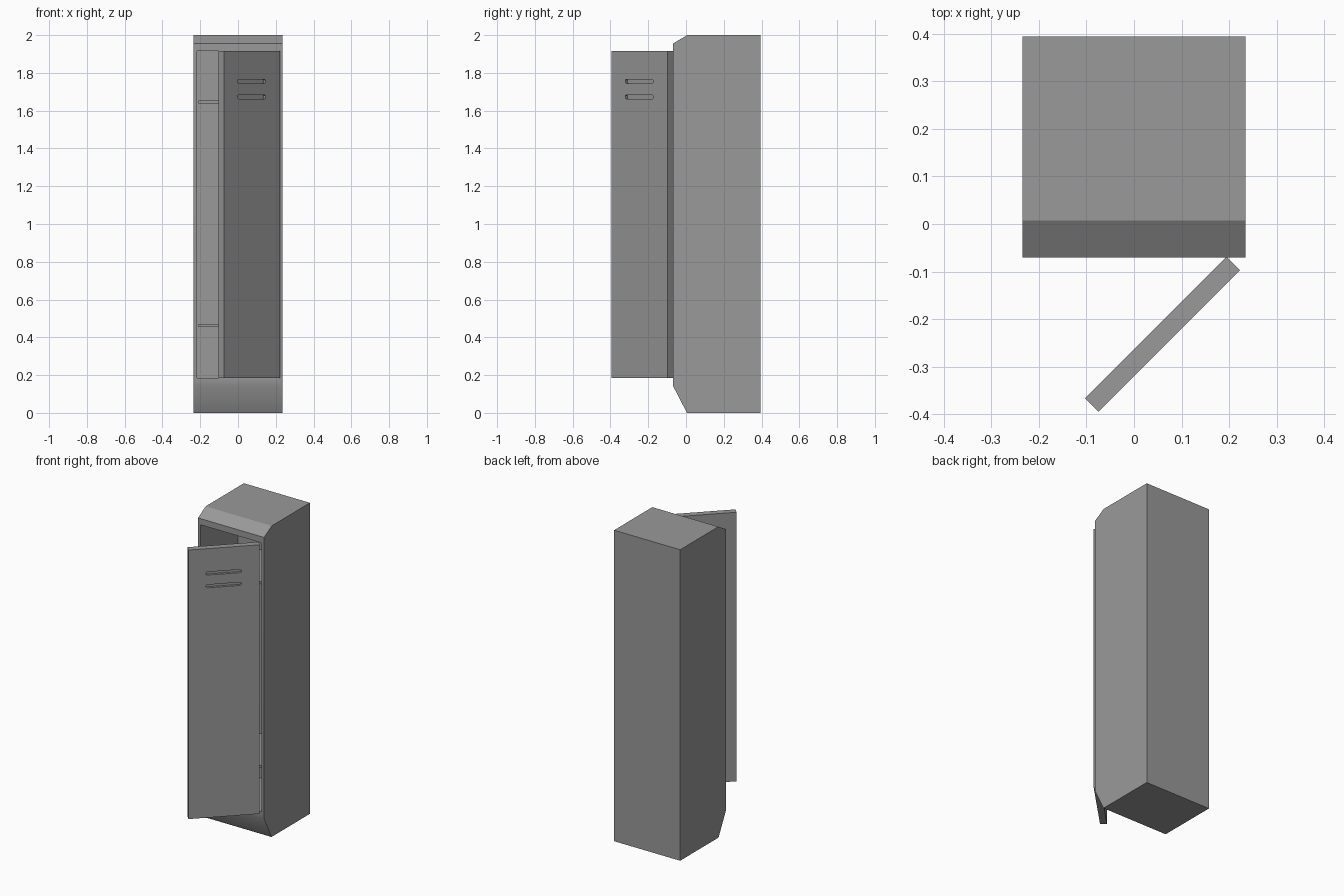
import bpy, bmesh, math

if "Cube" in bpy.data.objects:
    bpy.data.objects.remove(bpy.data.objects["Cube"])

grey = bpy.data.materials.new("steel_grey")
grey.diffuse_color = (0.32, 0.32, 0.32, 1)
grey.use_nodes = True
grey.node_tree.nodes["Principled BSDF"].inputs["Base Color"].default_value = grey.diffuse_color


def finish(bm, name, loc=(0, 0, 0), rot=0):
    bmesh.ops.recalc_face_normals(bm, faces=bm.faces)
    me = bpy.data.meshes.new(name)
    bm.to_mesh(me)
    bm.free()
    me.materials.append(grey)
    ob = bpy.data.objects.new(name, me)
    ob.location = loc
    ob.rotation_euler[2] = rot
    bpy.context.collection.objects.link(ob)
    return ob


def box_bm(x0, x1, y0, y1, z0, z1):
    bm = bmesh.new()
    bmesh.ops.create_cube(bm, size=1)
    for v in bm.verts:
        v.co.x = x0 if v.co.x < 0 else x1
        v.co.y = y0 if v.co.y < 0 else y1
        v.co.z = z0 if v.co.z < 0 else z1
    return bm


# cabinet: side profile swept across the width, front opening pushed in
profile = [(0.005, 0), (-0.07, 0.145), (-0.07, 1.955), (0.007, 2), (0.395, 2), (0.395, 0)]
bm = bmesh.new()
side = bm.faces.new([bm.verts.new((-0.235, y, z)) for y, z in profile])
ext = bmesh.ops.extrude_face_region(bm, geom=[side], use_keep_orig=True)
for v in ext["geom"]:
    if isinstance(v, bmesh.types.BMVert):
        v.co.x = 0.235
bmesh.ops.recalc_face_normals(bm, faces=bm.faces)
front = next(f for f in bm.faces if all(abs(v.co.y + 0.07) < 1e-4 for v in f.verts))
bmesh.ops.inset_region(bm, faces=[front], thickness=0.025)
for v in front.verts:
    v.co.z = 0.185 if v.co.z < 1 else 1.915
deep = bmesh.ops.extrude_discrete_faces(bm, faces=[front])["faces"][0]
for v in deep.verts:
    v.co.y = 0.31
cabinet = finish(bm, "cabinet")

# shelves
for name, z in (("lower_shelf", 0.463), ("upper_shelf", 1.645)):
    finish(box_bm(-0.21, 0.21, -0.05, 0.31, z - 0.008, z + 0.008), name)

# open door with two blind vent slots
door = finish(box_bm(0, 0.421, 0, 0.04, 0.185, 1.915), "door",
              (-0.075, -0.395, 0), math.radians(45))
for z in (1.673, 1.755):
    bm = box_bm(0.104, 0.312, -0.02, 0.015, z - 0.01, z + 0.01)
    ends = [e for e in bm.edges if abs(e.verts[0].co.y - e.verts[1].co.y) > 0.01]
    bmesh.ops.bevel(bm, geom=ends, offset=0.006, segments=2, profile=0.5, affect='EDGES')
    cutter = finish(bm, "vent_cutter", door.location, math.radians(45))
    cutter.hide_render = True
    cutter.hide_set(True)
    mod = door.modifiers.new("vent", 'BOOLEAN')
    mod.operation = 'DIFFERENCE'
    mod.solver = 'EXACT'
    mod.object = cutter

# soft shading over the shallow kick slope only
bpy.ops.object.select_all(action='DESELECT')
cabinet.select_set(True)
bpy.context.view_layer.objects.active = cabinet
bpy.ops.object.shade_smooth_by_angle(angle=math.radians(30))
